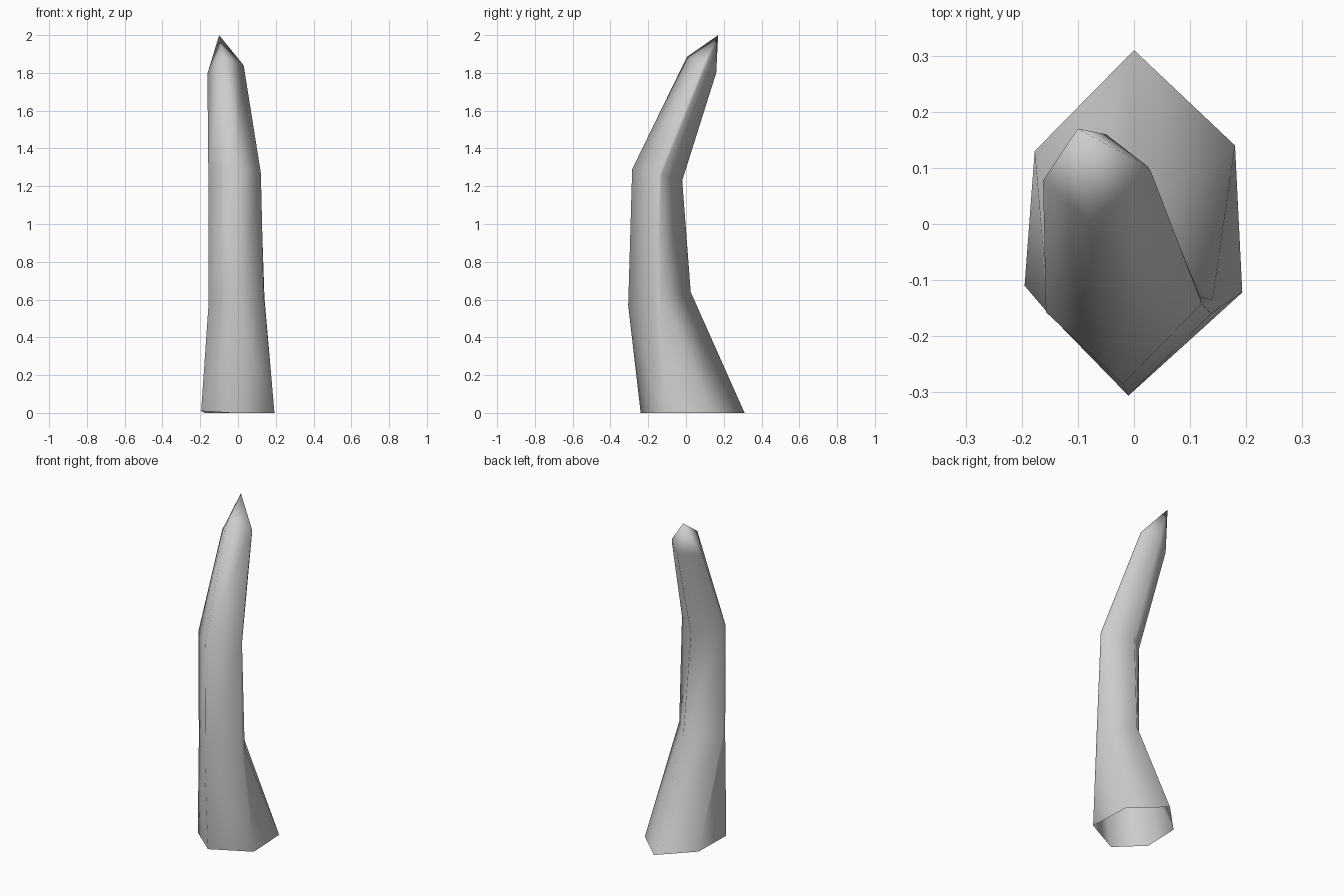
import bpy
import bmesh

cube = bpy.data.objects.get("Cube")
if cube:
    bpy.data.objects.remove(cube, do_unlink=True)

# One plain grey for the whole horn
grey = bpy.data.materials.new("plain grey")
grey.use_nodes = True
colour = (0.6, 0.6, 0.6, 1)
grey.diffuse_color = colour
bsdf = grey.node_tree.nodes["Principled BSDF"]
bsdf.inputs["Base Color"].default_value = colour
bsdf.inputs["Roughness"].default_value = 0.7

# Cross-sections from the foot upward: back, then round by +x to the front.
# The six-sided foot narrows to a diamond with slim bevels at its sides.
sections = [
    [(0, .31, 0), (.18, .14, 0), (.193, -.122, 0),
     (-.035, -.24, 0), (-.195, -.11, .01), (-.177, .13, 0)],
    [(0, .025, .64), (.14, -.135, .61), (.137, -.16, .6),
     (-.01, -.306, .57), (-.155, -.157, .59), (-.154, -.138, .6)],
    [(-.02, -.02, 1.23), (.118, -.13, 1.26), (.121, -.142, 1.27),
     (-.02, -.285, 1.29), (-.157, -.157, 1.27), (-.152, -.14, 1.26)],
    [(-.05, .16, 1.8), (.024, .103, 1.83), (.03, .094, 1.84),
     (-.08, .005, 1.885), (-.162, .078, 1.795), (-.155, .088, 1.785)],
]
tip = (-.1, .17, 2)

# Skin the sections into a bent tube, open at the foot and closed by the tip
bm = bmesh.new()
rings = [[bm.verts.new(p) for p in section] for section in sections]
point = bm.verts.new(tip)
for low, high in zip(rings, rings[1:]):
    for i in range(6):
        j = (i + 1) % 6
        bm.faces.new((low[j], low[i], high[i]))
        bm.faces.new((low[j], high[i], high[j]))
for i in range(6):
    bm.faces.new((rings[-1][(i + 1) % 6], rings[-1][i], point))
# Bridge the broad front facet along its outward diagonal
edge = bm.edges.get((rings[0][3], rings[1][2]))
if edge:
    bmesh.ops.rotate_edges(bm, edges=[edge], use_ccw=False)
bmesh.ops.recalc_face_normals(bm, faces=bm.faces)
for face in bm.faces:
    face.smooth = True

mesh = bpy.data.meshes.new("bent_horn")
bm.to_mesh(mesh)
bm.free()
mesh.materials.append(grey)
horn = bpy.data.objects.new("bent_horn", mesh)
bpy.context.collection.objects.link(horn)
